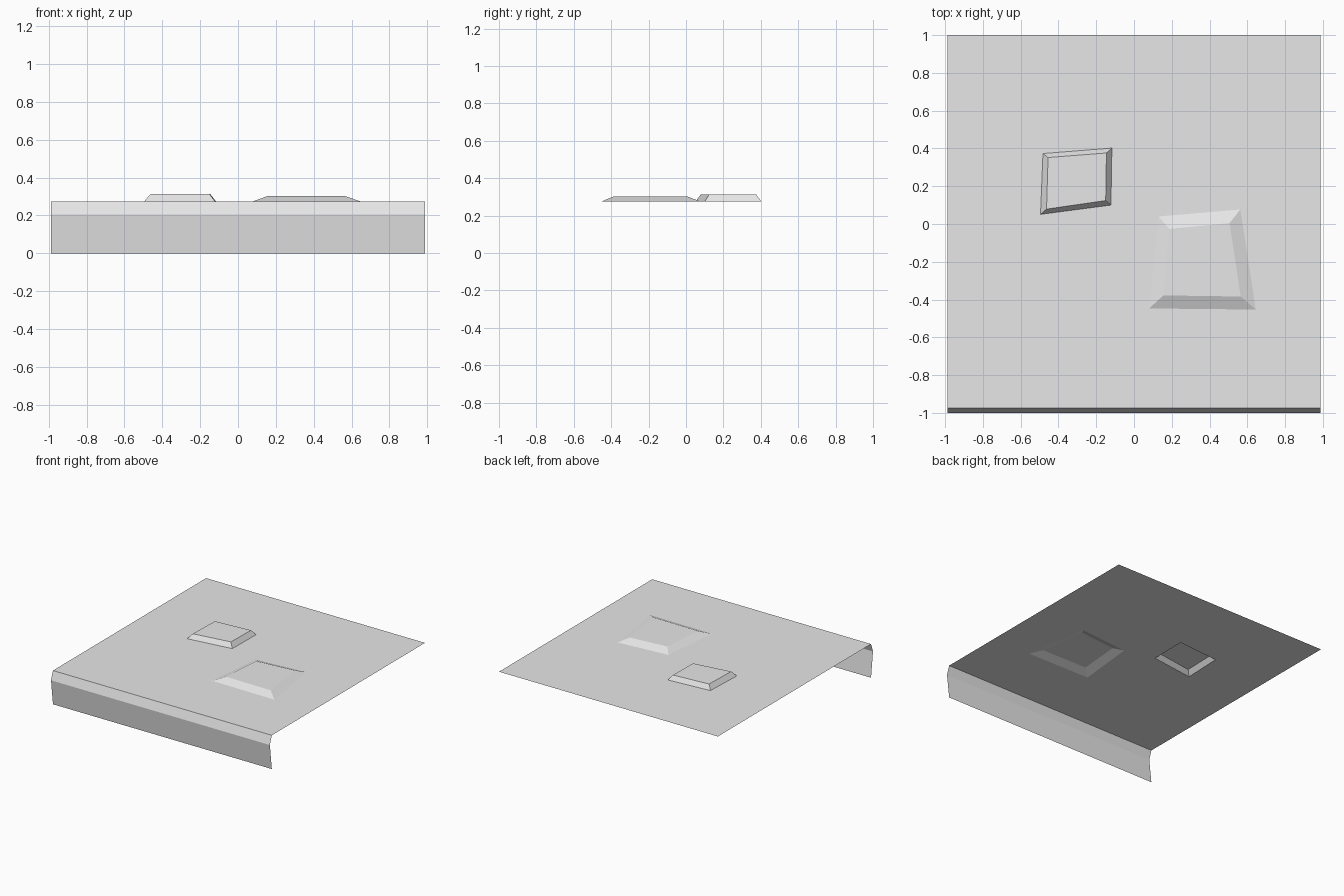
import bpy
import bmesh

cube = bpy.data.objects.get("Cube")
if cube:
    bpy.data.objects.remove(cube, do_unlink=True)

HALF_X = 0.988
FRONT_Y, BACK_Y = -0.975, 1.0
TOP = 0.275

grey = bpy.data.materials.new("light grey")
grey.use_nodes = True
colour = (0.8, 0.8, 0.8, 1)
grey.diffuse_color = colour
grey.node_tree.nodes["Principled BSDF"].inputs["Base Color"].default_value = colour


def finish(name, bm):
    """Turn a bmesh into a named flat-shaded object."""
    mesh = bpy.data.meshes.new(name)
    bm.to_mesh(mesh)
    bm.free()
    mesh.materials.append(grey)
    obj = bpy.data.objects.new(name, mesh)
    bpy.context.collection.objects.link(obj)
    return obj


def ring(bm, points, z):
    return [bm.verts.new((x, y, z)) for x, y in points]


def raised_panel(name, base, top, z):
    """Hollow raised panel with sloping sides, open underneath."""
    bm = bmesh.new()
    low, high = ring(bm, base, TOP), ring(bm, top, z)
    bm.faces.new(high)
    for i in range(len(low)):
        j = (i + 1) % len(low)
        bm.faces.new((low[i], low[j], high[j], high[i]))
    return finish(name, bm)


# Outlines run counter-clockwise from the front left corner
small_base = [(-0.495, 0.051), (-0.122, 0.10), (-0.117, 0.402), (-0.482, 0.373)]
small_top = [(-0.463, 0.079), (-0.15, 0.124), (-0.146, 0.376), (-0.455, 0.352)]
large_base = [(0.08, -0.447), (0.645, -0.453), (0.563, 0.077), (0.13, 0.04)]
large_top = [(0.156, -0.378), (0.565, -0.384), (0.506, 0.005), (0.187, -0.026)]

raised_panel("small_raised_panel", small_base, small_top, 0.313)
raised_panel("large_raised_panel", large_base, large_top, 0.303)

# Thin flat sheet with an opening below each raised panel
outer = [(-HALF_X, FRONT_Y), (HALF_X, FRONT_Y), (HALF_X, BACK_Y), (-HALF_X, BACK_Y)]
bm = bmesh.new()
edges = []
for outline in (outer, small_base, large_base):
    verts = ring(bm, outline, TOP)
    edges += [bm.edges.new((verts[i - 1], verts[i])) for i in range(len(verts))]
bmesh.ops.triangle_fill(bm, edges=edges, use_beauty=True, normal=(0, 0, 1))
bm.normal_update()
for face in bm.faces:
    if face.normal.z < 0:
        face.normal_flip()
finish("top_sheet", bm)

# Folded front lip: slopes outward, then back in to the ground
bm = bmesh.new()
profile = [(FRONT_Y, TOP), (-1.0, 0.205), (-0.975, 0.0)]
rows = [[bm.verts.new((x, y, z)) for x in (-HALF_X, HALF_X)] for y, z in profile]
for upper, lower in zip(rows, rows[1:]):
    bm.faces.new((lower[0], lower[1], upper[1], upper[0]))
finish("front_lip", bm)
